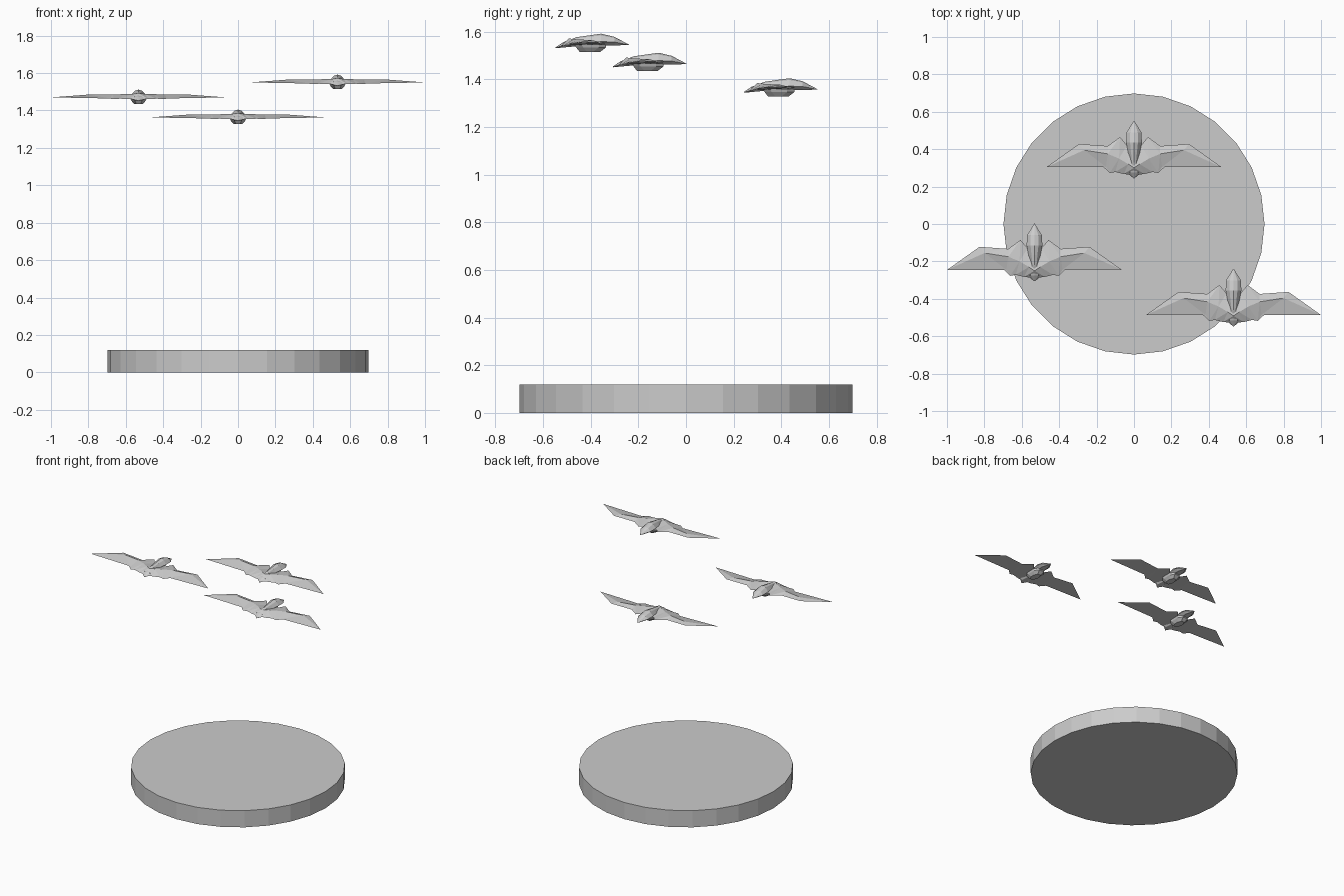
import bpy, bmesh, math

cube = bpy.data.objects.get("Cube")
if cube:
    bpy.data.objects.remove(cube, do_unlink=True)

grey = bpy.data.materials.new("stone grey")
grey.use_nodes = True
grey.diffuse_color = (0.6, 0.6, 0.6, 1)
grey.node_tree.nodes["Principled BSDF"].inputs["Base Color"].default_value = (0.6, 0.6, 0.6, 1)


def finish(bm, name, mirror=False):
    bmesh.ops.remove_doubles(bm, verts=bm.verts, dist=0.0005)
    bmesh.ops.recalc_face_normals(bm, faces=bm.faces)
    mesh = bpy.data.meshes.new(name)
    bm.to_mesh(mesh)
    bm.free()
    mesh.materials.append(grey)
    obj = bpy.data.objects.new(name, mesh)
    bpy.context.collection.objects.link(obj)
    if mirror:
        mod = obj.modifiers.new("mirror", 'MIRROR')
        mod.merge_threshold = 0.0005
    return obj


def loft(name, rings):
    """Skin between closed rings of equal length and cap both ends."""
    bm = bmesh.new()
    loops = [[bm.verts.new(p) for p in ring] for ring in rings]
    n = len(loops[0])
    for a, b in zip(loops, loops[1:]):
        for i in range(n):
            j = (i + 1) % n
            bm.faces.new((a[i], a[j], b[j], b[i]))
    bm.faces.new(loops[0])
    bm.faces.new(loops[-1])
    return finish(bm, name)


def wings():
    # Rear edge, raised ridge and front edge, each from root to wing tip
    tip = (0.467, 0.305, 1.363)
    rear = [(0, .42, 1.362), (.037, .42, 1.362), (.075, .465, 1.366),
            (.14, .417, 1.364), (.294, .428, 1.37), tip]
    ridge = [(0, .30, 1.385), (.03, .32, 1.382), (.08, .35, 1.38),
             (.14, .375, 1.379), (.267, .395, 1.378), tip]
    front = [(0, .262, 1.352), (.055, .267, 1.354), (.10, .278, 1.356),
             (.13, .273, 1.354), (.15, .305, 1.357), tip]
    bm = bmesh.new()
    r, m, f = [[bm.verts.new(p) for p in row] for row in (rear, ridge, front)]
    for a, b in ((r, m), (m, f), (f, r)):
        for i in range(len(a) - 1):
            bm.faces.new((a[i], a[i + 1], b[i + 1]))
            bm.faces.new((a[i], b[i + 1], b[i]))
    bmesh.ops.dissolve_degenerate(bm, dist=0.0005, edges=bm.edges)
    return finish(bm, "wings", True)


def body():
    # Stations: y, half width, top, side and bottom height
    stations = [(.244, .002, 1.348, 1.346, 1.344), (.275, .04, 1.369, 1.355, 1.347),
                (.33, .022, 1.39, 1.365, 1.352), (.385, .032, 1.398, 1.37, 1.352),
                (.435, .042, 1.405, 1.372, 1.354), (.49, .04, 1.392, 1.37, 1.356),
                (.552, .001, 1.359, 1.358, 1.357)]
    rings = []
    for y, w, top, side, low in stations:
        rings.append([(0, y, top), (w * .5, y, top - (top - side) * .22), (w, y, side),
                      (w * .5, y, low), (-w * .5, y, low), (-w, y, side),
                      (-w * .5, y, top - (top - side) * .22)])
    return loft("body_and_tail", rings)


def belly():
    # Tapered keel under the wings
    rings = []
    for w, y0, y1, z in ((.045, .32, .455, 1.36), (.04, .33, .455, 1.347), (.024, .345, .43, 1.328)):
        c = w * .5
        rings.append([(-c, y0, z), (c, y0, z), (w, y0 + .03, z), (w, y1 - .03, z),
                      (c, y1, z), (-c, y1, z), (-w, y1 - .03, z), (-w, y0 + .03, z)])
    return loft("belly", rings)


# Three birds gliding in a staggered group
parts = [wings(), body(), belly()]
for label, offset in (("right", (-.532, -.55, .107)), ("left", (.532, -.791, .187))):
    for part in parts:
        twin = part.copy()
        twin.name = label + "_bird_" + part.name
        twin.location = offset
        bpy.context.collection.objects.link(twin)
for part in parts:
    part.name = "rear_bird_" + part.name

# Round base
bpy.ops.mesh.primitive_cylinder_add(vertices=28, radius=0.698, depth=0.12, location=(0, 0, 0.06))
base = bpy.context.object
base.name = "round_base"
base.data.materials.append(grey)
